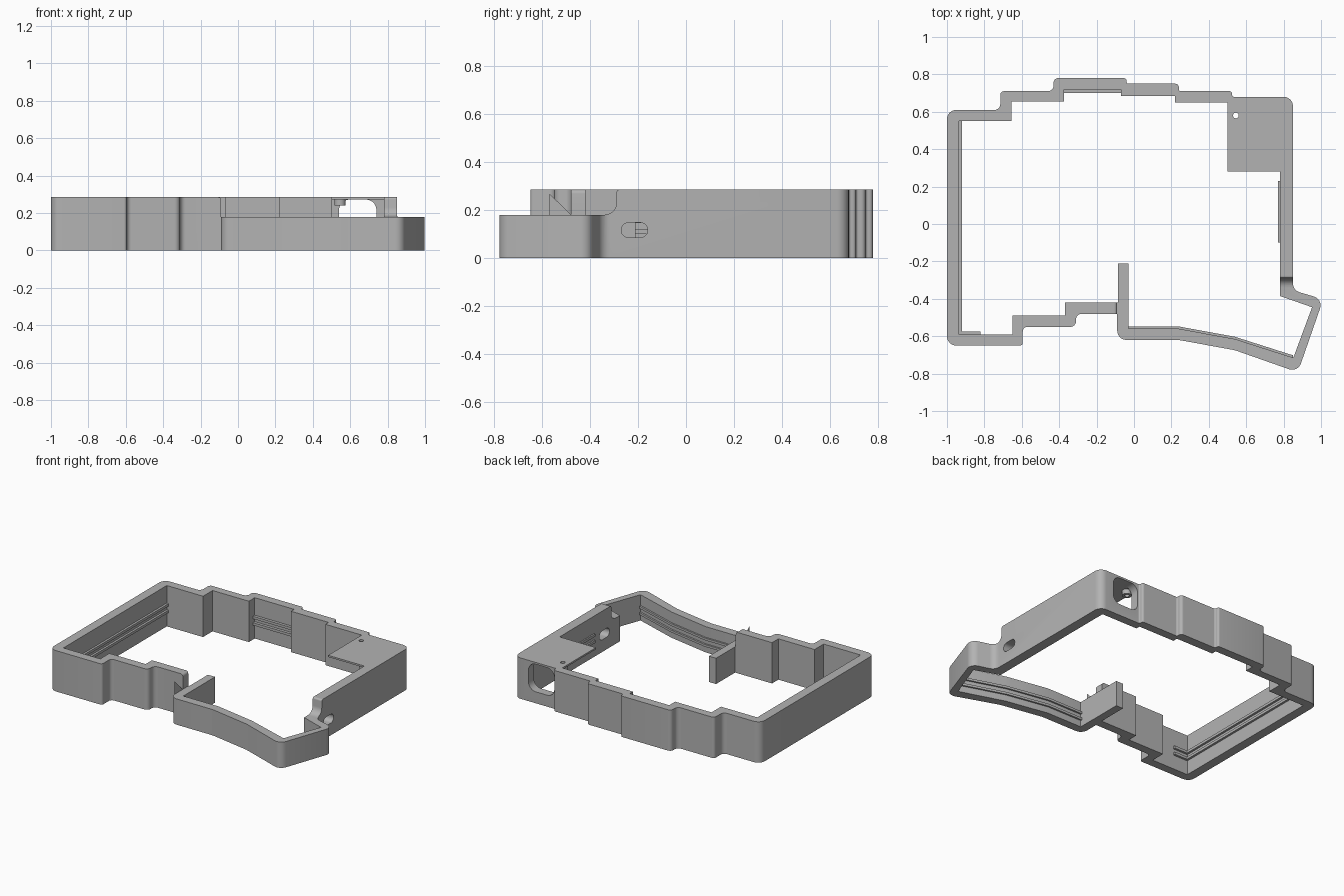
import bpy, bmesh, math
from mathutils import Vector

old = bpy.data.objects.get("Cube")
if old:
    bpy.data.objects.remove(old, do_unlink=True)

TALL, LOW = 0.285, 0.18

grey = bpy.data.materials.new("matte_grey")
grey.use_nodes = True
grey.diffuse_color = (0.45, 0.45, 0.45, 1)
grey.node_tree.nodes["Principled BSDF"].inputs["Base Color"].default_value = (0.45, 0.45, 0.45, 1)


def rounded(points, steps=6):
    """Round each corner (x, y, radius) of a closed outline."""
    out = []
    for i, (x, y, *r) in enumerate(points):
        p = Vector((x, y))
        if not r:
            out.append(p)
            continue
        a = Vector(points[i - 1][:2]) - p
        b = Vector(points[(i + 1) % len(points)][:2]) - p
        half = a.angle(b) / 2
        cut = min(r[0] / math.tan(half), 0.48 * min(a.length, b.length))
        a.normalize()
        b.normalize()
        centre = p + (a + b).normalized() * cut / math.cos(half)
        start, end = p + a * cut - centre, p + b * cut - centre
        sweep = start.angle_signed(end)
        for k in range(steps + 1):
            t = -sweep * k / steps
            c, s = math.cos(t), math.sin(t)
            out.append(centre + Vector((start.x * c - start.y * s, start.x * s + start.y * c)))
    return out


def prism(name, points, low, high, axis="z"):
    """Extrude a rounded outline along one axis."""
    place = {"z": lambda u, v, w: (u, v, w),
             "y": lambda u, v, w: (u, w, v),
             "x": lambda u, v, w: (w, u, v)}[axis]
    bm = bmesh.new()
    loop = rounded(points)
    rings = [[bm.verts.new(place(p.x, p.y, w)) for p in loop] for w in (low, high)]
    bm.faces.new(rings[0])
    bm.faces.new(rings[1])
    for i in range(len(loop)):
        bm.faces.new((rings[0][i - 1], rings[0][i], rings[1][i], rings[1][i - 1]))
    bmesh.ops.recalc_face_normals(bm, faces=bm.faces)
    mesh = bpy.data.meshes.new(name)
    bm.to_mesh(mesh)
    bm.free()
    mesh.materials.append(grey)
    obj = bpy.data.objects.new(name, mesh)
    bpy.context.collection.objects.link(obj)
    return obj


def rect(x0, x1, y0, y1, r=None):
    corners = [(x0, y0), (x1, y0), (x1, y1), (x0, y1)]
    return [c + (r,) for c in corners] if r else corners


def activate(obj):
    bpy.ops.object.select_all(action="DESELECT")
    obj.select_set(True)
    bpy.context.view_layer.objects.active = obj


def carve(obj, *cutters):
    activate(obj)
    for cutter in cutters:
        mod = obj.modifiers.new("carve", "BOOLEAN")
        mod.operation, mod.solver, mod.object = "DIFFERENCE", "EXACT", cutter
        bpy.ops.object.modifier_apply(modifier=mod.name)
    for cutter in cutters:
        bpy.data.objects.remove(cutter, do_unlink=True)


# Stepped outer wall with the angled thumb section
outer = [(-0.09, -0.48), (-0.31, -0.48, .03), (-0.31, -0.55, .03), (-0.595, -0.55, .025),
         (-0.595, -0.65, .015), (-1, -0.65, .05), (-1, 0.61, .05), (-0.715, 0.61, .03),
         (-0.715, 0.71, .02), (-0.43, 0.71, .03), (-0.43, 0.78, .025), (-0.04, 0.78, .03),
         (-0.04, 0.75, .01), (0.24, 0.75, .03), (0.24, 0.71, .01), (0.525, 0.71, .03),
         (0.525, 0.68, .01), (0.85, 0.68, .05), (0.85, -0.355, .05), (1.012, -0.402, .05),
         (0.876, -0.793, .05), (0.54, -0.675, .2), (0.24, -0.62, .2), (-0.09, -0.62, .05)]
inner = [(-0.085, -0.42), (-0.37, -0.42), (-0.37, -0.49), (-0.65, -0.49), (-0.65, -0.59),
         (-0.935, -0.59), (-0.935, 0.55), (-0.655, 0.55), (-0.655, 0.655), (-0.375, 0.655),
         (-0.375, 0.72), (-0.07, 0.72), (-0.07, 0.685), (0.22, 0.685), (0.22, 0.65),
         (0.5, 0.65), (0.5, 0.28), (0.78, 0.28), (0.78, -0.385), (0.952, -0.445),
         (0.852, -0.715), (0.54, -0.615), (0.24, -0.56), (-0.03, -0.56), (-0.03, -0.21),
         (-0.085, -0.21)]
case = prism("case_wall", outer, 0, TALL)

# The inner divider stands beyond the outline's front notch, inside the cavity
carve(case,
      prism("cavity", inner, -0.1, 0.5),
      prism("corner_pocket", rect(0.45, 0.78, 0.2, 0.62), -0.1, TALL - 0.012),
      # lowered thumb section, with softened shoulders at both ends
      prism("thumb_drop", [(-0.09, LOW), (0.5, LOW), (0.5, 0.4), (-0.125, 0.4),
                           (-0.125, TALL), (-0.09, TALL, .03)], -1, -0.1, "y"),
      prism("side_drop", [(-1, LOW), (-0.29, LOW, .05), (-0.29, TALL, .02),
                          (-0.265, TALL), (-0.265, 0.4), (-1, 0.4)], 0.4, 1.2, "x"),
      # port openings and the small button hole
      prism("back_port", rect(0.54, 0.74, 0.08, 0.272, .055), 0.55, 0.85, "y"),
      prism("side_port", rect(-0.27, -0.16, 0.085, 0.147, .0305), 0.7, 0.95, "x"),
      prism("button_hole", rect(0.53, 0.56, 0.565, 0.595, .0149), 0.2, 0.4))

# Button guide below the corner plate
guide = prism("button_guide", rect(0.515, 0.575, 0.55, 0.61, .0299), 0.24, TALL - 0.01)
carve(guide, prism("guide_bore", rect(0.53, 0.56, 0.565, 0.595, .0149), 0.2, 0.4))
parts = [case, guide]

# Board-holding rails in pairs along the walls
rail_spots = {"right_wall": rect(-0.94, -0.92, -0.595, 0.555),
              "front_corner": rect(-0.92, -0.82, -0.595, -0.575),
              "back_wall": rect(-0.376, -0.069, 0.70, 0.725),
              "left_wall": rect(0.77, 0.785, -0.1, 0.23)}
for name, outline in rail_spots.items():
    for level, z in (("lower", 0.1), ("upper", 0.145)):
        parts.append(prism(f"{name}_{level}_rail", outline, z, z + 0.018))

# Thumb rails follow the bent inner wall
bend = [(-0.035, -0.562), (0.24, -0.562), (0.54, -0.617), (0.85, -0.716)]
strip = bend + [(x, y + 0.014) for x, y in reversed(bend)]
for level, z in (("lower", 0.045), ("upper", 0.09)):
    parts.append(prism(f"thumb_{level}_rail", strip, z, z + 0.016))

for part in parts:
    activate(part)
    bpy.ops.object.shade_smooth_by_angle(angle=math.radians(30))
